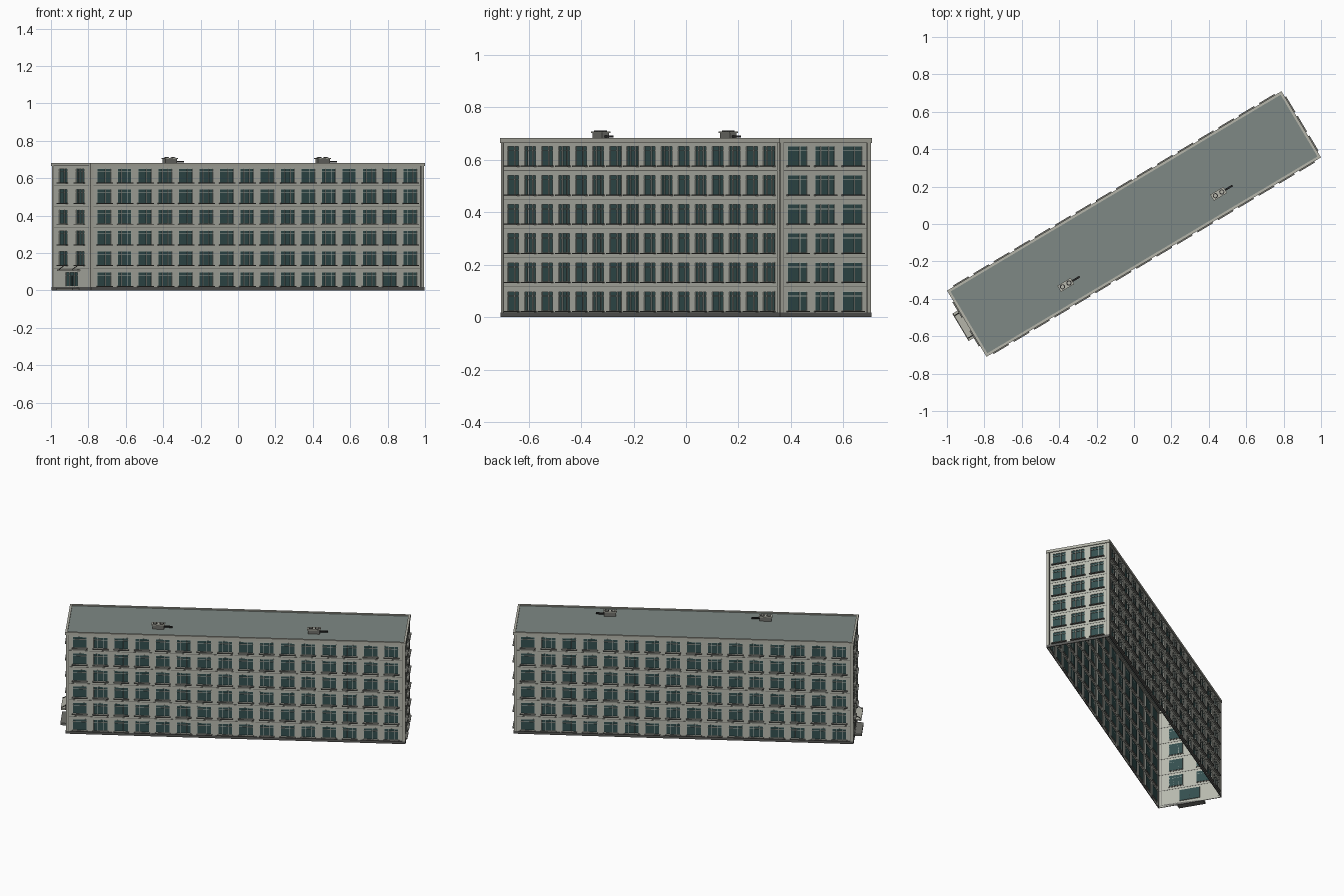
import bpy, bmesh, math
from mathutils import Matrix, Vector

if "Cube" in bpy.data.objects:
    bpy.data.objects.remove(bpy.data.objects["Cube"])

TURN = math.radians(30.8)          # the block stands at an angle to the axes
LENGTH, WIDTH, EAVES = 2.07, 0.40, 0.668
FLOORS, STOREY, SILL_Z, WIN_H, WIN_W = 6, 0.1107, 0.024, 0.075, 0.088


def material(name, rgb):
    m = bpy.data.materials.new(name)
    m.diffuse_color = (*rgb, 1)
    m.use_nodes = True
    m.node_tree.nodes["Principled BSDF"].inputs["Base Color"].default_value = (*rgb, 1)
    return m


WALL = material("pale wall panel", (0.48, 0.49, 0.43))
GLASS = material("dark teal glass", (0.035, 0.08, 0.08))
FRAME = material("light window frame", (0.50, 0.53, 0.48))
SILL = material("grey sill", (0.16, 0.16, 0.145))
PLINTH = material("dark plinth", (0.10, 0.10, 0.095))
ROOF = material("grey green roof", (0.21, 0.25, 0.235))
TRIM = material("beige trim", (0.46, 0.46, 0.40))
DARK = material("black metal", (0.02, 0.02, 0.02))


def box(bm, lo, hi):
    """Axis-aligned box between two corners."""
    lo, hi = Vector(lo), Vector(hi)
    mat = Matrix.Translation((lo + hi) / 2) @ Matrix.Diagonal((*(hi - lo), 1))
    bmesh.ops.create_cube(bm, size=1, matrix=mat)


def finish(name, bm, mats, place=Matrix()):
    """Turn a bmesh into an object, placed in the building's own frame."""
    bm.transform(place)
    me = bpy.data.meshes.new(name)
    bm.to_mesh(me)
    bm.free()
    for m in mats:
        me.materials.append(m)
    ob = bpy.data.objects.new(name, me)
    ob.rotation_euler.z = TURN
    bpy.context.collection.objects.link(ob)
    return ob


def boxes(name, mat, pairs, place=Matrix()):
    bm = bmesh.new()
    for lo, hi in pairs:
        box(bm, lo, hi)
    return finish(name, bm, [mat], place)


def centres(count, pitch):
    return [(i - (count - 1) / 2) * pitch for i in range(count)]


def facade(name, span, columns, place, door=False):
    """One outside wall: x runs along it, -y points outward, z is up."""
    wall, frames, sills, joints = bmesh.new(), [], [], []
    panes = []
    for floor in range(FLOORS):
        low = floor * STOREY
        high = EAVES if floor == FLOORS - 1 else low + STOREY
        z0, z1 = low + SILL_Z, low + SILL_Z + WIN_H
        is_door = door and floor == 0
        openings = [(0, 0.13)] if is_door else [(c, WIN_W) for c in columns]
        us = [-span / 2]
        for c, w in openings:
            us += [c - w / 2, c + w / 2]
        us.append(span / 2)
        zs = [low, z0, z1, high]
        # Wall grid for this storey, with the openings as their own faces
        for i in range(len(us) - 1):
            for j in range(3):
                corners = [(us[i], zs[j]), (us[i + 1], zs[j]),
                           (us[i + 1], zs[j + 1]), (us[i], zs[j + 1])]
                f = wall.faces.new([wall.verts.new((u, 0, z)) for u, z in corners])
                if i % 2 and j == 1:
                    f.material_index = 1
                    panes.append(f)
        # Joinery, sills and panel joints
        for k, (c, w) in enumerate(openings):
            a, b, t = c - w / 2, c + w / 2, 0.0025
            y0, y1 = -0.0005, 0.004
            bar = z1 - 0.02
            frames += [((a, y0, z0), (a + t, y1, z1)), ((b - t, y0, z0), (b, y1, z1)),
                       ((a, y0, z1 - t), (b, y1, z1)), ((a, y0, bar), (b, y1, bar + t))]
            splits = (-0.2, 0.2) if k % 2 or is_door else (0.12,)
            for s in splits:
                m = c + s * w
                frames.append(((m - t / 2, y0, z0), (m + t / 2, y1, z1)))
            if not is_door:
                sills.append(((a - 0.004, -0.013, z0 - 0.005), (b + 0.004, 0.002, z0)))
        if floor:
            joints.append(((-span / 2, -0.001, low + 0.004), (span / 2, 0.001, low + 0.0065)))
    bmesh.ops.remove_doubles(wall, verts=wall.verts, dist=0.0001)
    bmesh.ops.inset_individual(wall, faces=panes, thickness=0.001, depth=-0.004)
    # Reveals take the wall colour
    for f in wall.faces:
        f.material_index = 1 if f in panes else 0
    finish(name + "_wall", wall, [WALL, GLASS], place)
    boxes(name + "_window_frames", FRAME, frames, place)
    boxes(name + "_sills", SILL, sills, place)
    boxes(name + "_panel_joints", SILL, joints, place)
    half = span / 2 + 0.003
    boxes(name + "_plinth", PLINTH, [((-half, -0.004, 0), (half, 0, 0.017))], place)
    # Raised corner strips with a dark seam beside each
    strips, seams = [], []
    for s in (-1, 1):
        e = s * span / 2
        strips.append(((min(e, e - s * 0.014), -0.003, 0.017),
                       (max(e, e - s * 0.014), 0, EAVES)))
        m = e - s * 0.0155
        seams.append(((m - 0.0015, -0.001, 0.017), (m + 0.0015, 0.001, EAVES)))
    boxes(name + "_corner_strips", TRIM, strips, place)
    boxes(name + "_corner_seams", SILL, seams, place)


def side(angle, distance):
    return Matrix.Rotation(math.radians(angle), 4, "Z") @ Matrix.Translation((0, -distance, 0))


# Four outside walls, open underneath
long_columns = centres(16, 0.127)
entrance = side(-90, LENGTH / 2)
facade("front", LENGTH, long_columns, side(0, WIDTH / 2))
facade("back", LENGTH, long_columns, side(180, WIDTH / 2))
facade("left_end", WIDTH, centres(3, 0.122), side(90, LENGTH / 2))
facade("right_end", WIDTH, centres(2, 0.178), entrance, door=True)

# Flat roof sheet and the parapet around it
bm = bmesh.new()
bmesh.ops.create_grid(bm, x_segments=1, y_segments=1, size=0.5,
                      matrix=Matrix.Translation((0, 0, 0.676)) @ Matrix.Diagonal((LENGTH, WIDTH, 1, 1)))
finish("roof", bm, [ROOF])
hx, hy, t = LENGTH / 2 + 0.006, WIDTH / 2 + 0.006, 0.014
rim = []
for s in (-1, 1):
    rim.append(((-hx, s * hy - (t if s > 0 else 0), 0.664), (hx, s * hy + (t if s < 0 else 0), 0.682)))
    rim.append(((s * hx - (t if s > 0 else 0), -hy + t, 0.664), (s * hx + (t if s < 0 else 0), hy - t, 0.682)))
boxes("parapet", TRIM, rim)

# Entrance: step, canopy slab and its tie rods
boxes("entrance_step", SILL, [((-0.085, -0.045, 0), (0.085, 0, 0.014))], entrance)
boxes("entrance_canopy", TRIM, [((-0.085, -0.042, 0.103), (0.085, 0, 0.112))], entrance)
bm = bmesh.new()
for x in (-0.07, 0.07):
    a, b = Vector((x, -0.038, 0.112)), Vector((x, 0, 0.137))
    turn = (b - a).to_track_quat("Z", "Y").to_matrix().to_4x4()
    bmesh.ops.create_cone(bm, cap_ends=True, segments=6, radius1=0.002, radius2=0.002,
                          depth=(b - a).length, matrix=Matrix.Translation((a + b) / 2) @ turn)
finish("canopy_rods", bm, [DARK], entrance)
boxes("door_centre_post", DARK, [((-0.002, -0.001, SILL_Z), (0.002, 0.004, 0.078))], entrance)

# Rooftop ventilation units: body, cap, two round outlets and a duct bar
for label, u in (("right", -0.48), ("left", 0.471)):
    at = Matrix.Translation((u, -0.093, 0.676))
    boxes(label + "_vent_body", SILL, [((-0.036, -0.015, 0), (0.036, 0.015, 0.026))], at)
    boxes(label + "_vent_cap", TRIM, [((-0.041, -0.019, 0.026), (0.041, 0.019, 0.032))], at)
    boxes(label + "_vent_duct", DARK, [((0.036, -0.005, 0.008), (0.087, 0.005, 0.017))], at)
    bm = bmesh.new()
    for x in (-0.02, 0.02):
        bmesh.ops.create_cone(bm, cap_ends=True, segments=12, radius1=0.014, radius2=0.014,
                              depth=0.003, matrix=Matrix.Translation((x, 0, 0.033)))
    finish(label + "_vent_rings", bm, [DARK], at)
    bm = bmesh.new()
    for x in (-0.02, 0.02):
        bmesh.ops.create_cone(bm, cap_ends=True, segments=12, radius1=0.009, radius2=0.009,
                              depth=0.004, matrix=Matrix.Translation((x, 0, 0.034)))
    finish(label + "_vent_lids", bm, [TRIM], at)
